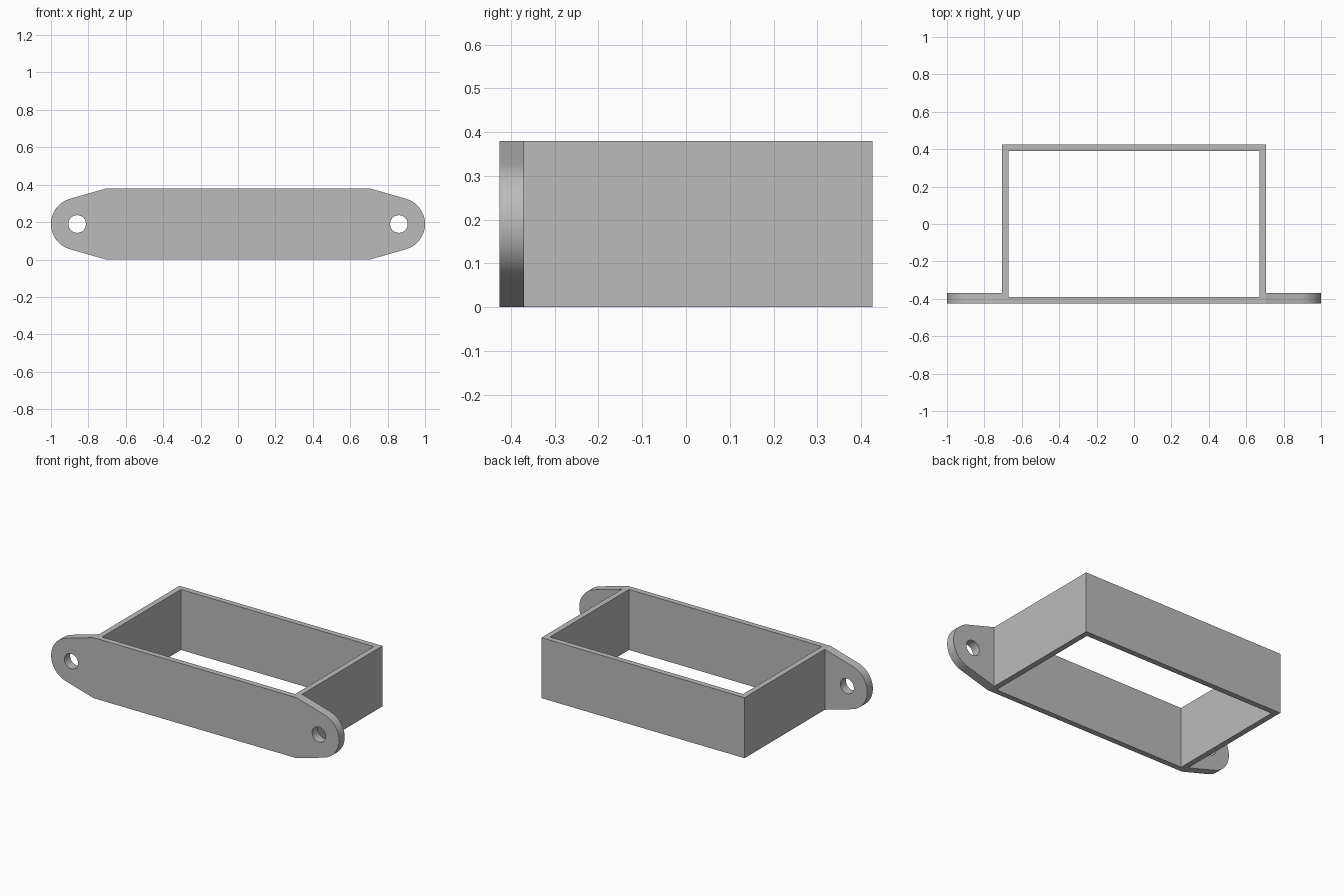
import bpy, bmesh
from math import cos, sin, pi, radians
from mathutils import Vector

if "Cube" in bpy.data.objects:
    bpy.data.objects.remove(bpy.data.objects["Cube"], do_unlink=True)

HALF_WIDTH, HALF_DEPTH, HEIGHT = 0.705, 0.426, 0.38
WALL, EAR_THICK = 0.035, 0.056
EAR_X, EAR_RADIUS, HOLE_RADIUS = 0.86, 0.14, 0.047
MID = HEIGHT / 2

grey = bpy.data.materials.new("plain grey")
grey.use_nodes = True
colour = (0.5, 0.5, 0.5, 1)
grey.diffuse_color = colour
grey.node_tree.nodes["Principled BSDF"].inputs["Base Color"].default_value = colour


def arc(x, z, radius, start, end, steps):
    """Points along an arc, angles in radians."""
    angles = [start + (end - start) * i / steps for i in range(steps + 1)]
    return [(x + radius * cos(a), z + radius * sin(a)) for a in angles]


def prism(name, loops, to_3d, direction):
    """Fill an outline with its holes and extrude it."""
    bm = bmesh.new()
    edges = []
    for loop in loops:
        verts = [bm.verts.new(to_3d(p)) for p in loop]
        edges += [bm.edges.new((v, verts[i - 1])) for i, v in enumerate(verts)]
    bmesh.ops.triangle_fill(bm, edges=edges, use_beauty=True)
    ext = bmesh.ops.extrude_face_region(bm, geom=bm.faces[:], use_keep_orig=True)
    moved = [g for g in ext["geom"] if isinstance(g, bmesh.types.BMVert)]
    bmesh.ops.translate(bm, verts=moved, vec=Vector(direction))
    bmesh.ops.recalc_face_normals(bm, faces=bm.faces[:])
    mesh = bpy.data.meshes.new(name)
    bm.to_mesh(mesh)
    bm.free()
    mesh.materials.append(grey)
    obj = bpy.data.objects.new(name, mesh)
    bpy.context.collection.objects.link(obj)
    return obj


# Plan: rectangular frame with a thicker mounting strip on each side
ear_back = -HALF_DEPTH + EAR_THICK
right_side = [(1.1, -HALF_DEPTH), (1.1, ear_back),
              (HALF_WIDTH, ear_back), (HALF_WIDTH, HALF_DEPTH)]
plan = right_side + [(-x, y) for x, y in reversed(right_side)]
ix, iy = HALF_WIDTH - WALL, HALF_DEPTH - WALL
opening = [(-ix, -iy), (ix, -iy), (ix, iy), (-ix, iy)]
frame = prism("bracket_frame", [plan, opening],
              lambda p: (p[0], p[1], -0.1), (0, 0, HEIGHT + 0.2))

# Front silhouette: tapered, rounded ears with a screw hole in each
tangent = radians(74)
half = [(HALF_WIDTH, 0)] + arc(EAR_X, MID, EAR_RADIUS, -tangent, tangent, 32)
half.append((HALF_WIDTH, HEIGHT))
silhouette = half + [(-x, z) for x, z in reversed(half)]
holes = [arc(s * EAR_X, MID, HOLE_RADIUS, 0, 2 * pi, 48)[:-1] for s in (-1, 1)]
cutter = prism("silhouette_cutter", [silhouette] + holes,
               lambda p: (p[0], -0.6, p[1]), (0, 1.2, 0))
cutter.hide_render = True

# Keep only the part of the frame inside the silhouette
mod = frame.modifiers.new("ear shape", "BOOLEAN")
mod.operation, mod.solver, mod.object = "INTERSECT", "EXACT", cutter
bpy.ops.object.select_all(action="DESELECT")
frame.select_set(True)
bpy.context.view_layer.objects.active = frame
bpy.ops.object.modifier_apply(modifier=mod.name)
bpy.data.objects.remove(cutter, do_unlink=True)
bpy.ops.object.shade_smooth_by_angle(angle=radians(10))
